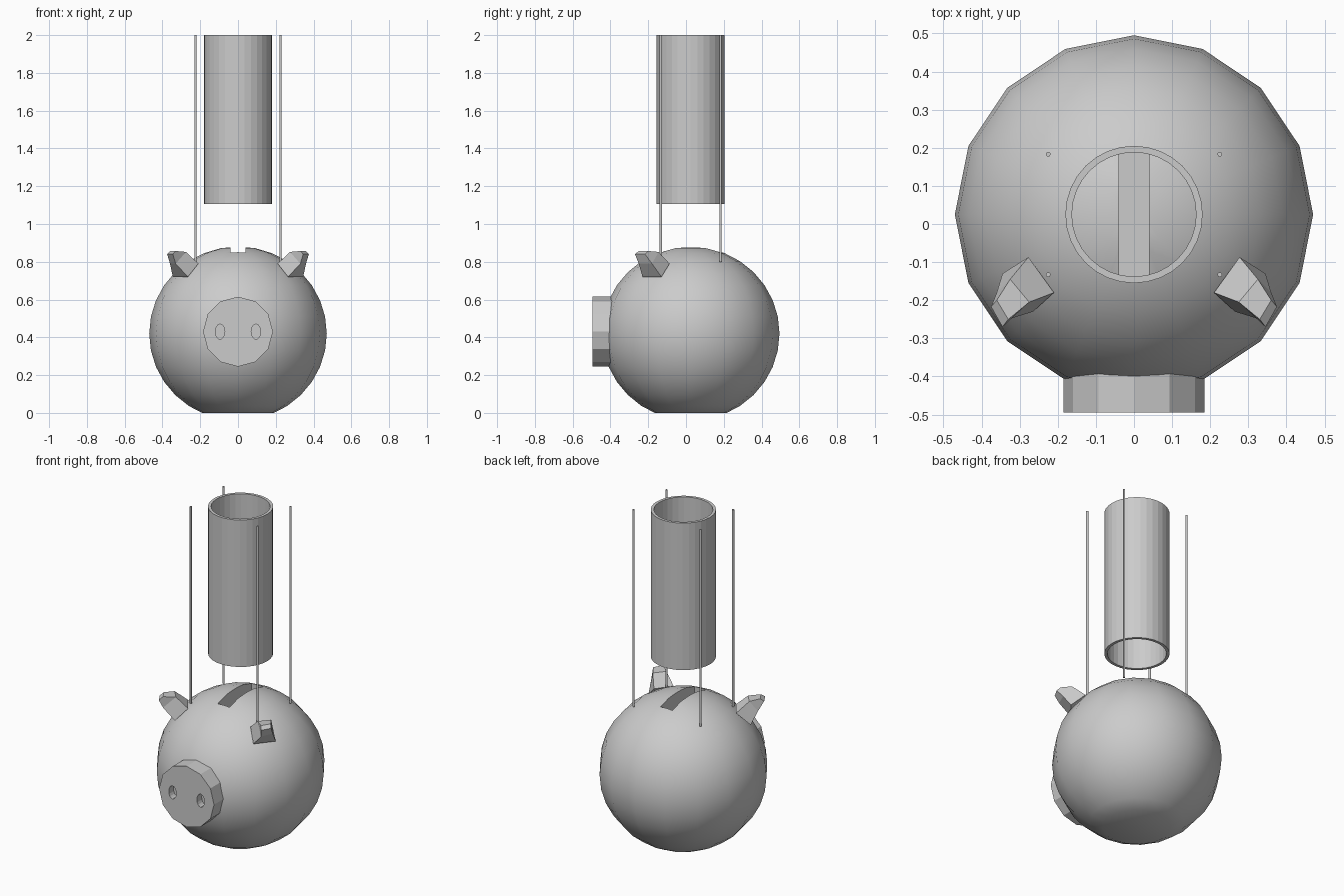
import bpy, bmesh, math
from mathutils import Vector, Matrix

cube = bpy.data.objects.get("Cube")
if cube:
    bpy.data.objects.remove(cube, do_unlink=True)

grey = bpy.data.materials.new("plain grey")
grey.use_nodes = True
colour = (0.6, 0.6, 0.6, 1)
grey.diffuse_color = colour
grey.node_tree.nodes["Principled BSDF"].inputs["Base Color"].default_value = colour

MID_Y = 0.025   # shared axis of body, tube and rods


def make(name, bm):
    bmesh.ops.recalc_face_normals(bm, faces=bm.faces)
    mesh = bpy.data.meshes.new(name)
    bm.to_mesh(mesh)
    bm.free()
    mesh.materials.append(grey)
    ob = bpy.data.objects.new(name, mesh)
    bpy.context.collection.objects.link(ob)
    return ob


def select(ob):
    bpy.ops.object.select_all(action='DESELECT')
    ob.select_set(True)
    bpy.context.view_layer.objects.active = ob


def smooth(ob, angle=29):
    select(ob)
    bpy.ops.object.shade_smooth_by_angle(angle=math.radians(angle))


def cut(ob, cutter):
    cutter.hide_render = True
    mod = ob.modifiers.new("cut", 'BOOLEAN')
    mod.operation = 'DIFFERENCE'
    mod.solver = 'EXACT'
    mod.object = cutter
    select(ob)
    bpy.ops.object.modifier_apply(modifier=mod.name)
    bpy.data.objects.remove(cutter, do_unlink=True)


def cylinder(name, radius, depth, sides, matrix):
    bm = bmesh.new()
    bmesh.ops.create_cone(bm, cap_ends=True, segments=sides, radius1=radius,
                          radius2=radius, depth=depth, matrix=matrix)
    return make(name, bm)


# Round body with a flat foot
bm = bmesh.new()
bmesh.ops.create_uvsphere(bm, u_segments=16, v_segments=16, radius=0.47)
bmesh.ops.transform(bm, verts=bm.verts, matrix=Matrix.Translation((0, MID_Y, 0.42))
                    @ Matrix.Diagonal((1, 1, 0.98, 1)))
cap = bmesh.ops.bisect_plane(bm, geom=bm.verts[:] + bm.edges[:] + bm.faces[:],
                             plane_co=(0, 0, 0), plane_no=(0, 0, 1), clear_inner=True)
bmesh.ops.contextual_create(bm, geom=[e for e in cap["geom_cut"]
                                      if isinstance(e, bmesh.types.BMEdge)])
body = make("body", bm)

# Coin slot
bm = bmesh.new()
bmesh.ops.create_cube(bm, size=1, matrix=Matrix.Translation((0, MID_Y, 0.9))
                      @ Matrix.Diagonal((0.08, 0.325, 0.3, 1)))
cut(body, make("slot_cutter", bm))
smooth(body)

# Snout with two nostril holes
face_front = Matrix.Rotation(math.pi / 2, 4, 'X')
snout = cylinder("snout", 0.185, 0.155, 12,
                 Matrix.Translation((0, -0.4175, 0.43)) @ face_front)
for side in (-1, 1):
    cut(snout, cylinder("nostril_cutter", 1, 0.1, 16,
                        Matrix.Translation((side * 0.095, -0.5, 0.43)) @ face_front
                        @ Matrix.Diagonal((0.025, 0.04, 1, 1))))

# Ears: three square sections bending outwards
sections = [
    [(.265, -.23, .72), (.345, -.13, .72), (.277, -.087, .79), (.21, -.18, .79)],
    [(.33, -.25, .79), (.36, -.18, .79), (.325, -.145, .852), (.275, -.205, .852)],
    [(.345, -.27, .84), (.375, -.217, .84), (.36, -.2, .857), (.33, -.25, .857)],
]
for side, name in ((1, "left_ear"), (-1, "right_ear")):
    bm = bmesh.new()
    rings = [[bm.verts.new((side * x, y, z)) for x, y, z in s] for s in sections]
    for low, high in zip(rings, rings[1:]):
        for i in range(4):
            j = (i + 1) % 4
            bm.faces.new((low[i], low[j], high[j], high[i]))
    bm.faces.new(rings[0])
    bm.faces.new(rings[-1])
    make(name, bm)

# Open tube above the slot
bm = bmesh.new()
profile = [(0.18, 1.105), (0.18, 2.0), (0.163, 2.0), (0.163, 1.105)]
points = [bm.verts.new((r, 0, z)) for r, z in profile]
edges = [bm.edges.new((points[i], points[(i + 1) % 4])) for i in range(4)]
bmesh.ops.spin(bm, geom=points + edges, cent=(0, 0, 0), axis=(0, 0, 1),
               angle=math.tau, steps=32)
bmesh.ops.remove_doubles(bm, verts=bm.verts, dist=0.0005)
bmesh.ops.translate(bm, verts=bm.verts, vec=Vector((0, MID_Y, 0)))
make("tube", bm)

# Four thin upright rods
for x, side in ((0.225, "left"), (-0.225, "right")):
    for y, end in ((-0.158, "front"), (0.158, "back")):
        cylinder(f"{end}_{side}_rod", 0.006, 1.2, 12,
                 Matrix.Translation((x, MID_Y + y, 1.4)))
